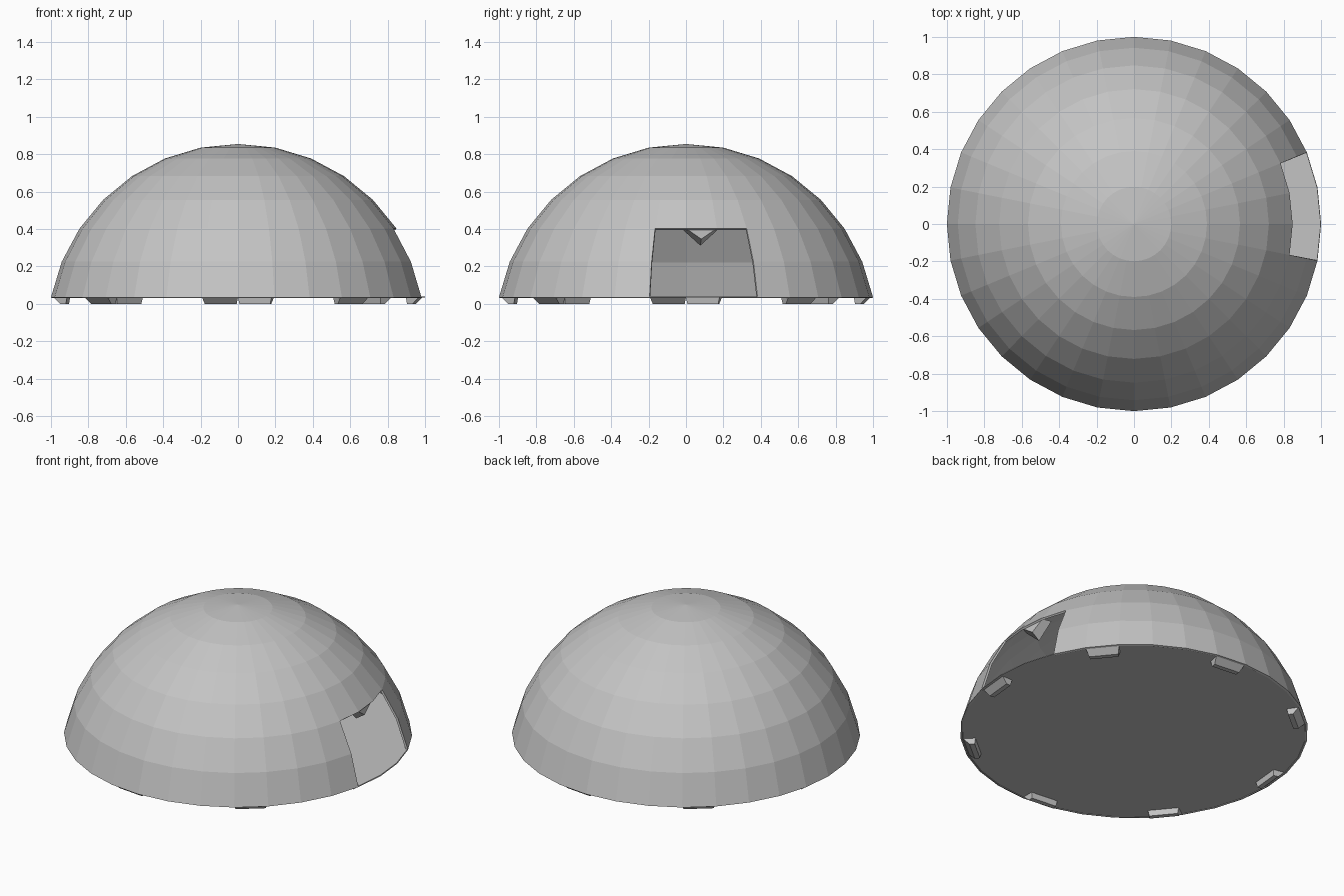
import bpy, bmesh
from math import sin, cos, pi

if "Cube" in bpy.data.objects:
    bpy.data.objects.remove(bpy.data.objects["Cube"], do_unlink=True)

SEGMENTS = 32
STEP = 2 * pi / SEGMENTS
RADIUS = 1.02
CENTRE_Z = -0.165
RINGS = 7
RIM_Z = CENTRE_Z + RADIUS * cos(RINGS * STEP)
RIM_R = RADIUS * sin(RINGS * STEP)

grey = bpy.data.materials.new("light grey")
grey.use_nodes = True
colour = (0.55, 0.55, 0.55, 1)
grey.diffuse_color = colour
grey.node_tree.nodes["Principled BSDF"].inputs["Base Color"].default_value = colour


def polar(r, angle, z):
    return (r * cos(angle), r * sin(angle), z)


def add_object(name, bm):
    bmesh.ops.recalc_face_normals(bm, faces=bm.faces)
    mesh = bpy.data.meshes.new(name)
    bm.to_mesh(mesh)
    bm.free()
    mesh.materials.append(grey)
    obj = bpy.data.objects.new(name, mesh)
    bpy.context.collection.objects.link(obj)
    return obj


def add_loft(name, first, second):
    """Closed solid between two outlines with equal point counts."""
    bm = bmesh.new()
    a = [bm.verts.new(p) for p in first]
    b = [bm.verts.new(p) for p in second]
    bm.faces.new(a)
    bm.faces.new(b)
    n = len(a)
    for i in range(n):
        j = (i + 1) % n
        bm.faces.new((a[i], a[j], b[j], b[i]))
    return add_object(name, bm)


# Faceted dome with a three-panel doorway in the two lowest bands
bm = bmesh.new()
apex = bm.verts.new((0, 0, CENTRE_Z + RADIUS))
rings = [[bm.verts.new(polar(RADIUS * sin(k * STEP), s * STEP,
                             CENTRE_Z + RADIUS * cos(k * STEP)))
          for s in range(SEGMENTS)] for k in range(1, RINGS + 1)]
for s in range(SEGMENTS):
    t = (s + 1) % SEGMENTS
    bm.faces.new((apex, rings[0][s], rings[0][t]))
    for k in range(RINGS - 1):
        doorway = k >= RINGS - 3 and s in (SEGMENTS - 1, 0, 1)
        if not doorway:
            bm.faces.new((rings[k][s], rings[k + 1][s], rings[k + 1][t], rings[k][t]))
dome = add_object("dome_shell", bm)
# Outward normals, thickness goes inward
shell = dome.modifiers.new("wall_thickness", "SOLIDIFY")
shell.thickness = 0.012
shell.offset = -1

# Floor plate closing the underside
add_loft("floor",
         [polar(RIM_R, s * STEP, RIM_Z) for s in range(SEGMENTS)],
         [polar(RIM_R - 0.002, s * STEP, RIM_Z + 0.006) for s in range(SEGMENTS)])

# Eight tapered feet, one panel wide, around the rim
for k in range(8):
    end = k * pi / 4
    start = end - STEP
    inset = 0.008

    def outline(outer, inner, z, trim):
        return [polar(outer, start + trim, z), polar(outer, end - trim, z),
                polar(inner, end - trim, z), polar(inner, start + trim, z)]

    add_loft(f"foot_{k + 1}", outline(0.985, 0.915, RIM_Z, 0),
             outline(0.95, 0.92, 0, inset))

# Pointed lamp hanging under the door lintel
lintel_z = CENTRE_Z + RADIUS * cos(5 * STEP)


def triangle(r, half_width, drop):
    mid = STEP / 2
    c, s = cos(mid), sin(mid)
    return [(r * c - w * s, r * s + w * c, lintel_z - d)
            for w, d in ((-half_width, 0), (half_width, 0), (0, drop))]


add_loft("lintel_lamp", triangle(0.835, 0.08, 0.055), triangle(0.78, 0.1, 0.09))
